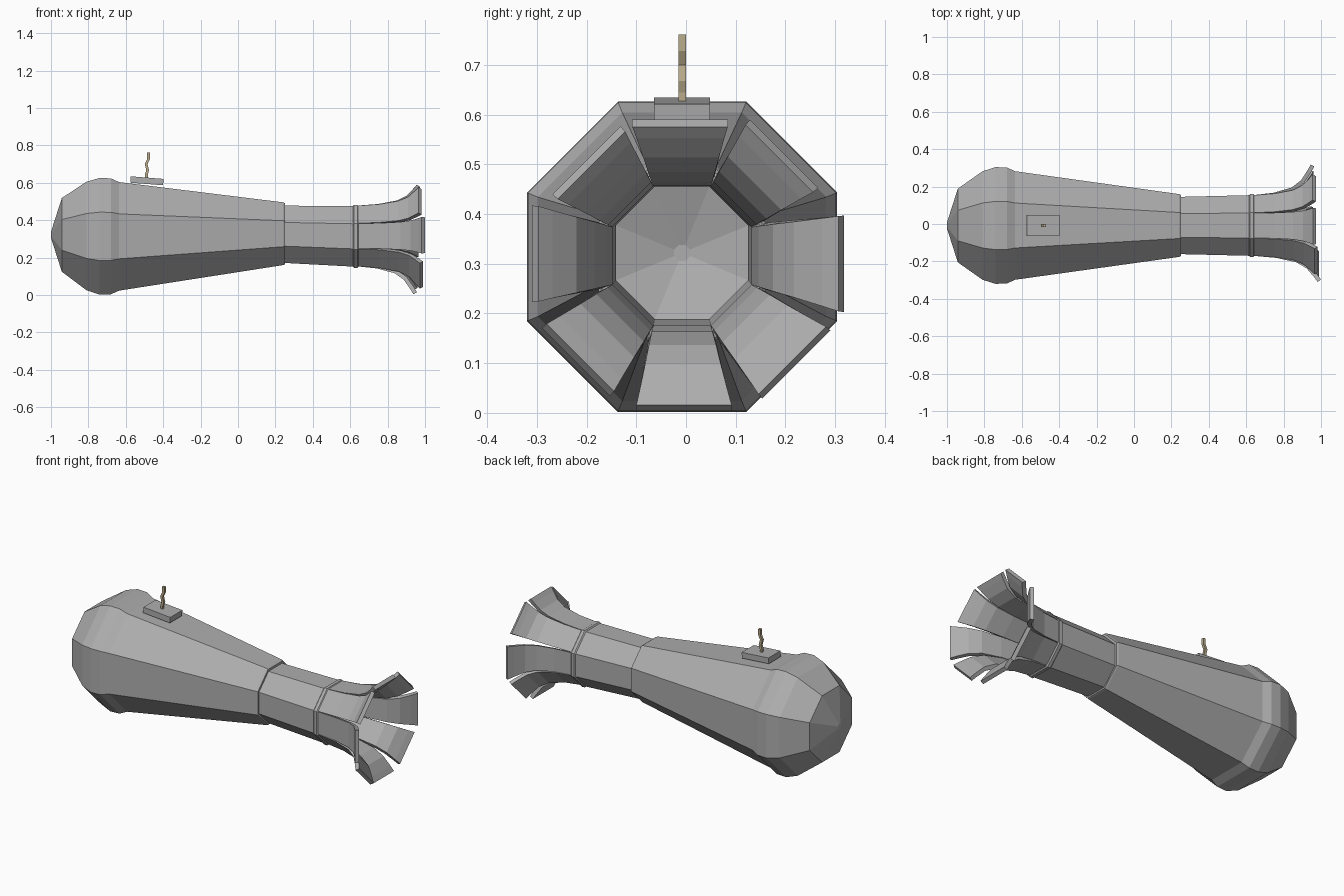
import bpy, bmesh, math
from mathutils import Vector

if "Cube" in bpy.data.objects:
    bpy.data.objects.remove(bpy.data.objects["Cube"])

YC = -0.008
COS = math.cos(math.pi / 8)


def material(name, rgb):
    m = bpy.data.materials.new(name)
    m.diffuse_color = (*rgb, 1)
    m.use_nodes = True
    m.node_tree.nodes["Principled BSDF"].inputs["Base Color"].default_value = m.diffuse_color
    return m


metal = material("dark_metal", (0.42, 0.42, 0.42))
tan = material("fuse_tan", (0.48, 0.41, 0.26))


def loft(name, rings, cap_start=False, cap_end=False, wrap=False, mat=metal):
    bm = bmesh.new()
    vs = [[bm.verts.new(p) for p in r] for r in rings]
    n = len(vs[0])
    pairs = list(zip(vs, vs[1:])) + ([(vs[-1], vs[0])] if wrap else [])
    for a, b in pairs:
        for i in range(n):
            j = (i + 1) % n
            bm.faces.new((a[i], a[j], b[j], b[i]))
    if cap_start:
        bm.faces.new(vs[0][::-1])
    if cap_end:
        bm.faces.new(vs[-1])
    bmesh.ops.recalc_face_normals(bm, faces=bm.faces[:])
    me = bpy.data.meshes.new(name)
    bm.to_mesh(me)
    bm.free()
    me.materials.append(mat)
    ob = bpy.data.objects.new(name, me)
    bpy.context.collection.objects.link(ob)
    return ob


def octagon(x, apothem, zc):
    r = apothem / COS
    return [(x, YC + r * math.cos(a), zc + r * math.sin(a))
            for a in (math.pi / 8 + k * math.pi / 4 for k in range(8))]


# hollow bulb and tapered body: x, apothem, centre height
body = [(-1.0, 0.016, 0.322), (-0.942, 0.197, 0.322), (-0.81, 0.29, 0.316),
        (-0.74, 0.312, 0.314), (-0.68, 0.310, 0.314), (-0.635, 0.290, 0.314),
        (0.24, 0.168, 0.328), (0.25, 0.164, 0.327), (0.25, 0.145, 0.325)]
loft("body", [octagon(*p) for p in body], cap_start=True)

# neck tube with wall thickness
neck = [(0.245, 0.153, 0.325), (0.62, 0.162, 0.314), (0.62, 0.142, 0.314),
        (0.245, 0.133, 0.322)]
loft("neck", [octagon(*p) for p in neck], wrap=True)

# slightly raised band where the petals start
band = [(0.612, 0.160, 0.314), (0.62, 0.168, 0.314), (0.638, 0.168, 0.314),
        (0.645, 0.162, 0.314), (0.645, 0.143, 0.314), (0.612, 0.143, 0.314)]
loft("neck_band", [octagon(*p) for p in band], wrap=True)

# torn petals, each flared by its own amount: tip radius, tip x, sideways drift
petals = [(0.326, 0.945, -0.016), (0.290, 0.955, 0.0), (0.274, 0.957, 0.004),
          (0.272, 0.965, 0.0), (0.302, 0.982, -0.004), (0.302, 0.972, 0.0),
          (0.312, 0.938, 0.004), (0.317, 0.940, 0.008)]
curve = [(0, 0), (0.36, 0.08), (0.67, 0.25), (0.83, 0.48), (0.94, 0.8), (1, 1)]
X0, R0, ZC, THICK = 0.635, 0.162, 0.316, 0.022
for k, (rt, xt, drift) in enumerate(petals):
    a = k * math.pi / 4
    out = Vector((0, math.cos(a), math.sin(a)))
    side = Vector((0, -math.sin(a), math.cos(a)))
    pts = [Vector((X0 + u * (xt - X0), R0 + v * (rt - R0))) for u, v in curve]
    rings = []
    for i, p in enumerate(pts):
        t = (pts[min(i + 1, len(pts) - 1)] - pts[max(i - 1, 0)]).normalized()
        q = p + Vector((t.y, -t.x)) * THICK
        v = curve[i][1]
        w = 0.066 + 0.031 * v
        wi = 0.058 + 0.038 * v

        def place(pt, s):
            return (Vector((pt.x, YC, ZC)) + out * pt.y
                    + side * (s + drift * v))
        rings.append([place(p, -w), place(p, w), place(q, wi), place(q, -wi)])
    loft(f"petal_{k + 1}", rings, cap_start=True, cap_end=True)

# fuse plate, tilted along the taper
bpy.ops.mesh.primitive_cube_add(size=1, location=(-0.487, YC, 0.611))
plate = bpy.context.object
plate.name = "fuse_plate"
plate.scale = (0.176, 0.113, 0.034)
plate.rotation_euler = (0, math.radians(4.5), 0)
plate.data.materials.append(metal)

# crooked square fuse
h = 0.0075
path = [(-0.490, 0.61), (-0.490, 0.645), (-0.483, 0.668), (-0.491, 0.700),
        (-0.478, 0.728), (-0.479, 0.761)]
loft("fuse", [[(x - h, YC - h, z), (x + h, YC - h, z),
               (x + h, YC + h, z), (x - h, YC + h, z)] for x, z in path],
     cap_start=True, cap_end=True, mat=tan)
